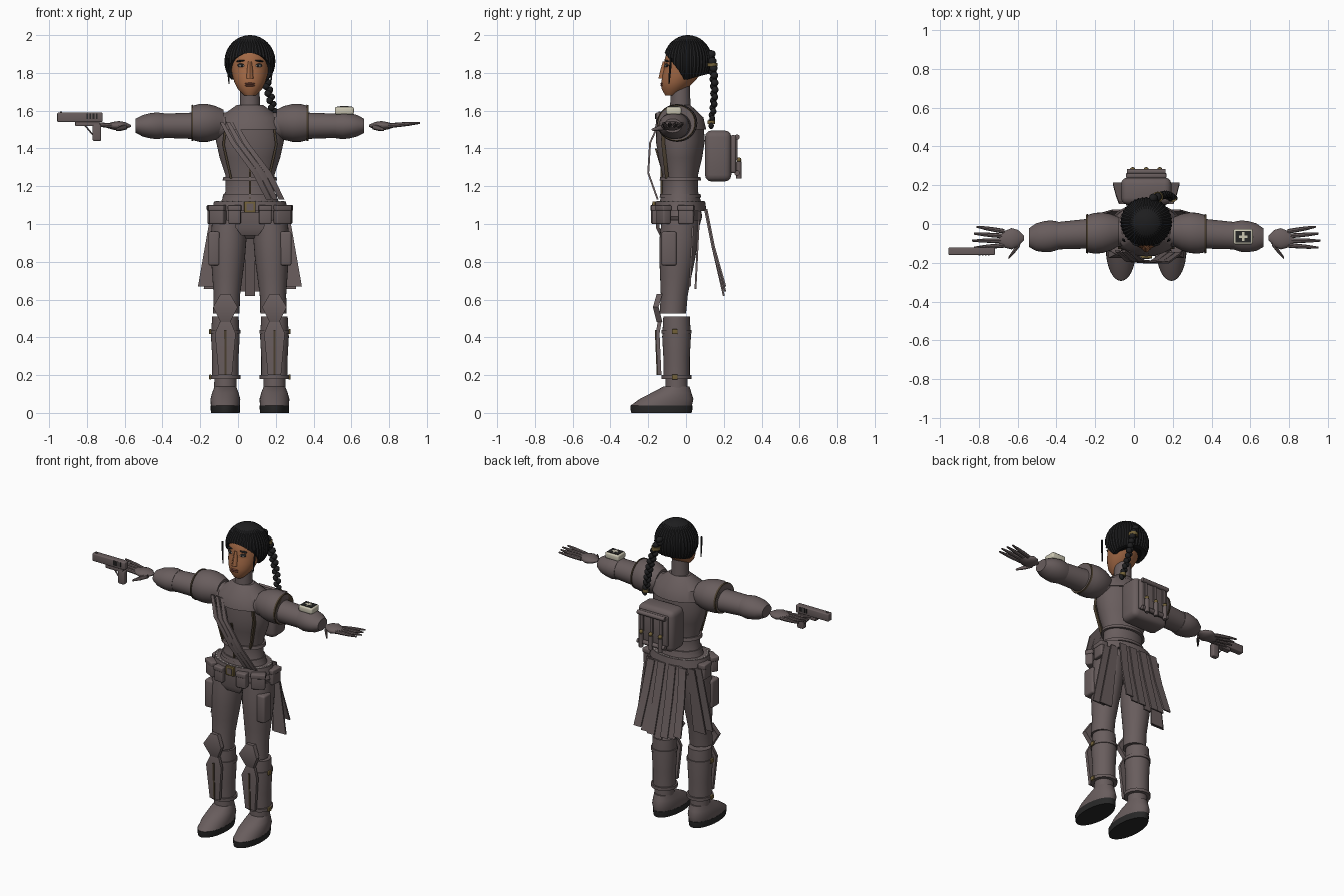
import bpy, bmesh, math
from mathutils import Vector, Matrix

cube = bpy.data.objects.get("Cube")
if cube:
    bpy.data.objects.remove(cube, do_unlink=True)

CENTRE_X = .063
BODY_Y = -.03
LEG_X = .13
LEG_Y = -.05


def material(name, red, green, blue):
    mat = bpy.data.materials.new(name)
    mat.use_nodes = True
    mat.diffuse_color = (red, green, blue, 1)
    shader = mat.node_tree.nodes["Principled BSDF"]
    shader.inputs["Base Color"].default_value = mat.diffuse_color
    return mat


FABRIC = material("grey_fabric", .14, .11, .11)
TRIM = material("brown_trim", .07, .05, .03)
SKIN = material("skin", .36, .14, .06)
LIPS = material("lips", .24, .08, .05)
HAIR = material("black_hair", .013, .013, .014)
RUBBER = material("dark_rubber", .02, .02, .02)
BRASS = material("brass", .17, .12, .04)
CREAM = material("cream", .6, .57, .45)
WHITE = material("white_thread", .65, .62, .58)


def finish(name, bm, mat, sharp_angle=35):
    bmesh.ops.recalc_face_normals(bm, faces=bm.faces)
    mesh = bpy.data.meshes.new(name)
    bm.to_mesh(mesh)
    bm.free()
    mesh.materials.append(mat)
    mesh.shade_smooth()
    mesh.set_sharp_from_angle(angle=math.radians(sharp_angle))
    part = bpy.data.objects.new(name, mesh)
    part.location.x = CENTRE_X
    bpy.context.collection.objects.link(part)
    return part


def pair(part):
    part.modifiers.new("other_side", "MIRROR")


def bridge(name, rings, mat, sharp_angle=35):
    bm = bmesh.new()
    rows = [[bm.verts.new(point) for point in ring] for ring in rings]
    for upper, lower in zip(rows, rows[1:]):
        for i in range(len(upper)):
            bm.faces.new((upper[i - 1], upper[i], lower[i], lower[i - 1]))
    bm.faces.new(rows[0])
    bm.faces.new(rows[-1])
    return finish(name, bm, mat, sharp_angle)


def limb(name, start, end, radii, mat=FABRIC, squash=1, squash_end=None, sides=32):
    start, end = Vector(start), Vector(end)
    along = end - start
    sideways = abs(along.x) > abs(along.z)
    final = squash if squash_end is None else squash_end
    rings = []
    for i, radius in enumerate(radii):
        t = i / (len(radii) - 1)
        depth = radius * (squash + (final - squash) * t)
        ring = []
        for k in range(sides):
            angle = math.tau * k / sides
            across, back = radius * math.cos(angle), depth * math.sin(angle)
            offset = Vector((0, back, across)) if sideways else Vector((across, back, 0))
            ring.append(start + along * t + offset)
        rings.append(ring)
    return bridge(name, rings, mat)


def trunk(name, low, high, radii, squash, mat=FABRIC):
    return limb(name, (0, BODY_Y, low), (0, BODY_Y, high), radii, mat, squash, sides=48)


def shin(name, low, high, radii):
    pair(limb(name, (LEG_X, LEG_Y, low), (LEG_X, LEG_Y, high), radii))


def arm(name, inner, outer, radii, squash, squash_end=None, mat=FABRIC, height=1.52):
    # the arms drift forward towards the hands
    start, end = [(x, BODY_Y - x / 15, height) for x in (inner, outer)]
    pair(limb(name, start, end, radii, mat, squash, squash_end))


def ribbon(name, path, widths, thick=.01, mat=FABRIC):
    corners = ((-1, -1), (1, -1), (1, 1), (-1, 1))
    rings = [[(x + a * width / 2, y + b * thick / 2, z) for a, b in corners]
             for (x, y, z), width in zip(path, widths)]
    return bridge(name, rings, mat)


def box(name, centre, size, mat=FABRIC, bevel=0, turn=0):
    bm = bmesh.new()
    bmesh.ops.create_cube(bm, size=1, matrix=Matrix.Diagonal((*size, 1)))
    if bevel:
        bmesh.ops.bevel(bm, geom=bm.edges[:], offset=bevel, segments=3, profile=.5, affect="EDGES")
    place = Matrix.Translation(centre) @ Matrix.Rotation(turn, 4, "Z")
    bmesh.ops.transform(bm, matrix=place, verts=bm.verts)
    return finish(name, bm, mat)


def ball(name, centre, size, mat, tilt=0):
    bm = bmesh.new()
    place = Matrix.Translation(centre) @ Matrix.Rotation(tilt, 4, "Y") @ Matrix.Diagonal((*size, 1))
    bmesh.ops.create_uvsphere(bm, u_segments=12, v_segments=8, radius=1, matrix=place)
    return finish(name, bm, mat)


# torso, yoke, neck, waist bands and pelvis
trunk("torso", 1.08, 1.62, (.17, .13, .13, .16, .18, .17, .06), squash=.72)
trunk("yoke", 1.5, 1.63, (.18, .16, .07), squash=.76)
limb("neck", (0, BODY_Y, 1.6), (0, BODY_Y, 1.73), (.055, .05))
for height in (1.14, 1.23):
    trunk("waist_band", height, height + .02, (.145, .14), squash=.76)
trunk("pelvis", .92, 1.1, (.06, .17, .2, .18), squash=.58)
pair(ribbon("vest_edge", [(.13, -.12, 1.5), (.14, -.12, 1.42), (.1, -.1, 1.24)], [.012] * 3, .02, TRIM))
ribbon("vest_zip", [(0, -.16, 1.4), (0, -.13, 1.3), (0, -.13, 1.12)], [.01] * 3, .01, TRIM)

# belt with stitching, buckle, front flap and pouches
trunk("belt", 1.07, 1.12, (.2, .19), squash=.69)
for k in range(32):
    angle = math.tau * k / 32
    spot = (.18 * math.cos(angle), BODY_Y + .124 * math.sin(angle), 1.12)
    box("belt_stitch", spot, (.006, .014, .006), WHITE, turn=angle)
box("buckle", (0, -.17, 1.09), (.06, .016, .06), BRASS, bevel=.004)
box("buckle_centre", (0, -.178, 1.09), (.036, .006, .036))
ribbon("front_flap", [(0, -.15, 1.06), (0, -.15, .98), (0, -.13, .94)], (.17, .15, .09), thick=.02)
for x, y, width, turn in ((.17, -.12, .085, .5), (.08, -.16, .065, .1), (.2, 0, .08, 1.5)):
    pair(box("pouch", (x, y, 1.045), (width, .045, .09), bevel=.008, turn=turn))
    pair(box("pouch_lid", (x, y, 1.085), (width + .006, .052, .03), bevel=.006, turn=turn))

# diagonal chest straps
for x in (0, .034, .068):
    path = [(x - .15, -.14, 1.54), (x - .09, -.19, 1.43), (x + .03, -.2, 1.27), (x + .1, -.15, 1.13)]
    ribbon("chest_strap", path, (.02, .03, .034, .03))

# backpack with rolls and vials
box("backpack", (0, .17, 1.36), (.26, .14, .27), bevel=.035)
box("backpack_flap", (0, .25, 1.37), (.21, .03, .2), bevel=.01)
for height in (1.27, 1.46):
    limb("pack_roll", (-.1, .27, height), (.1, .27, height), (.014, .014), sides=12)
for x in (-.07, 0, .07):
    limb("vial", (x, .28, 1.24), (x, .28, 1.33), (.014, .014), sides=12)
    ball("vial_cap", (x, .28, 1.34), (.013, .013, .013), BRASS)
    box("pack_strap", (x, .268, 1.4), (.02, .01, .12))

# pleated back skirt and side flaps
for k in range(-3, 4):
    spread = k / 3
    fold = .008 * (k % 2)
    path = [(.115 * spread, .1 + fold, 1.08), (.13 * spread, .14 + fold, .88),
            (.146 * spread, .2 + fold, .62 + .04 * abs(spread) + fold)]
    ribbon("skirt_pleat", path, [.052] * 3)
for y in (.02, .05):
    pair(ribbon("side_flap", [(.2 - y, y + .02, 1.07), (.25 - y, y, .68 - y / 2)], (.05, .09)))

# legs, gaiters and boots
pair(limb("thigh", (.11, BODY_Y, 1.02), (.125, -.07, .525), (.09, .095, .09, .08, .07, .07),
          squash=1.1, squash_end=1))
pair(box("thigh_pocket", (.19, -.09, .87), (.06, .08, .18), bevel=.012))
shin("gaiter", .19, .51, (.07, .07, .076, .07))
shin("ankle", .1, .2, (.06, .058))
pair(limb("sole", (LEG_X, -.13, 0), (LEG_X, -.13, .04), (.076, .078, .078), RUBBER, squash=2.1))
pair(limb("boot", (LEG_X, -.13, .04), (LEG_X, LEG_Y, .14), (.077, .079, .07, .057),
          squash=2.1, squash_end=1.2))

# knee pads, shin plates and buckled straps
pair(ribbon("knee_pad", [(LEG_X, -.14, .63), (LEG_X, -.16, .56), (LEG_X, -.14, .48)], (.05, .13, .05), thick=.03))
pair(ribbon("shin_plate", [(LEG_X, -.14, .48), (LEG_X, -.15, .42), (LEG_X, -.14, .2)], (.06, .11, .07), thick=.02))
pair(ribbon("shin_ridge", [(LEG_X, -.16, .44), (LEG_X, -.15, .2)], (.012, .01), mat=TRIM))
for height in (.18, .42):
    shin("shin_strap", height, height + .02, (.08, .08))
    pair(box("strap_buckle", (.21, -.06, height + .01), (.012, .03, .026), BRASS, bevel=.003))

# arms and shoulder guards
arm("upper_arm", .12, .46, (.07, .07, .064), squash=1.1)
arm("forearm", .455, .605, (.066, .071, .066, .057, .037), squash=1.1, squash_end=1.3)
arm("shoulder_guard", .14, .31, (.07, .09, .1, .1, .09), squash=1.05, height=1.535)
arm("guard_trim", .3, .31, (.097, .095), squash=1.05, mat=TRIM, height=1.535)

# gloves
arm("palm", .63, .76, (.005, .02, .025, .02, .01), squash=2.2)
for k in range(4):
    y = -.11 + .024 * k
    tip = (.9 - .012 * abs(k - 1), y + .012 * (k - 1), 1.535)
    pair(limb("finger", (.73, y, 1.52), tip, (.012, .012, .01, .005), sides=8))
pair(limb("thumb", (.65, -.1, 1.515), (.71, -.175, 1.5), (.014, .014, .007), sides=8))

# medical kit on the left forearm
box("kit_case", (.5, -.065, 1.6), (.1, .08, .04), CREAM, bevel=.01)
box("kit_panel", (.5, -.065, 1.62), (.08, .06, .006), RUBBER)
for long, wide in ((.045, .013), (.013, .045)):
    box("kit_cross", (.5, -.065, 1.62), (long, wide, .009), CREAM)

# pistol beside the right hand
box("pistol_slide", (-.9, -.14, 1.565), (.24, .04, .05), bevel=.006)
box("pistol_frame", (-.86, -.14, 1.53), (.13, .034, .024), bevel=.004)
box("pistol_grip", (-.81, -.14, 1.485), (.046, .036, .09), bevel=.008)
box("pistol_sight", (-1, -.14, 1.59), (.012, .01, .012))
limb("trigger_guard", (-.83, -.14, 1.47), (-.88, -.14, 1.53), (.005, .005), sides=8)
for k in range(4):
    box("pistol_slot", (-.86 + .016 * k, -.14, 1.57), (.008, .046, .03), RUBBER)

# head and facial features
limb("jaw", (0, -.08, 1.68), (0, -.01, 1.82), (.03, .065, .082, .093, .1), SKIN, squash_end=1.08)
limb("cranium", (0, -.01, 1.82), (0, 0, 1.96), (.1, .1, .09, .05), SKIN, squash=1.08)
limb("nose", (0, -.12, 1.77), (0, -.11, 1.86), (.02, .016, .01), SKIN, squash=1.3, sides=12)
for height in (1.733, 1.743):
    ball("lip", (0, -.125, height), (.027, .011, .006), LIPS)
pair(ball("eye_rim", (.042, -.1, 1.84), (.024, .012, .011), RUBBER))
pair(ball("eye_white", (.042, -.103, 1.838), (.019, .012, .007), WHITE))
pair(ball("iris", (.042, -.11, 1.838), (.007, .007, .007), HAIR))
pair(ball("brow", (.045, -.1, 1.864), (.028, .014, .005), HAIR, tilt=.12))
pair(limb("loose_lock", (.12, -.08, 1.88), (.11, -.09, 1.74), (.006, .006, .003), HAIR, sides=8))

# ridged hair cap with an arched hairline
rows = [[] for row in range(14)]
for k in range(80):
    angle = math.tau * k / 80
    front = math.cos(angle)
    hairline = 1.765 + .14 * max(0, (front - .25) / .75) ** .7 + .03 * max(0, -front)
    sweep = math.acos((hairline - 1.86) / .14)
    for i, row in enumerate(rows):
        polar = sweep * max(.02, min(i, 12) / 12)
        radius = math.sin(polar) * (.96 if k % 2 else 1) * (.78 if i == 13 else 1)
        row.append((.135 * radius * math.sin(angle), .01 - .13 * radius * front, 1.86 + .14 * math.cos(polar)))
bridge("hair_cap", rows, HAIR, sharp_angle=20)

# braid with brass ties
for k in range(21):
    t = k / 20
    side = (-1) ** k
    radius = .024 - .01 * t
    knot = Vector((.03 + .11 * t ** .7, .13 + .02 * math.sin(math.pi * t), 1.9 - .38 * t))
    ball("braid_knot", knot + Vector((side, side / 2, 0)) * .007, (radius, radius, .019), HAIR, tilt=side * .6)
    if k in (3, 19):
        rise = Vector((0, 0, .01))
        limb("braid_tie", knot + rise, knot - rise, [radius + .006] * 2, BRASS, sides=12)
